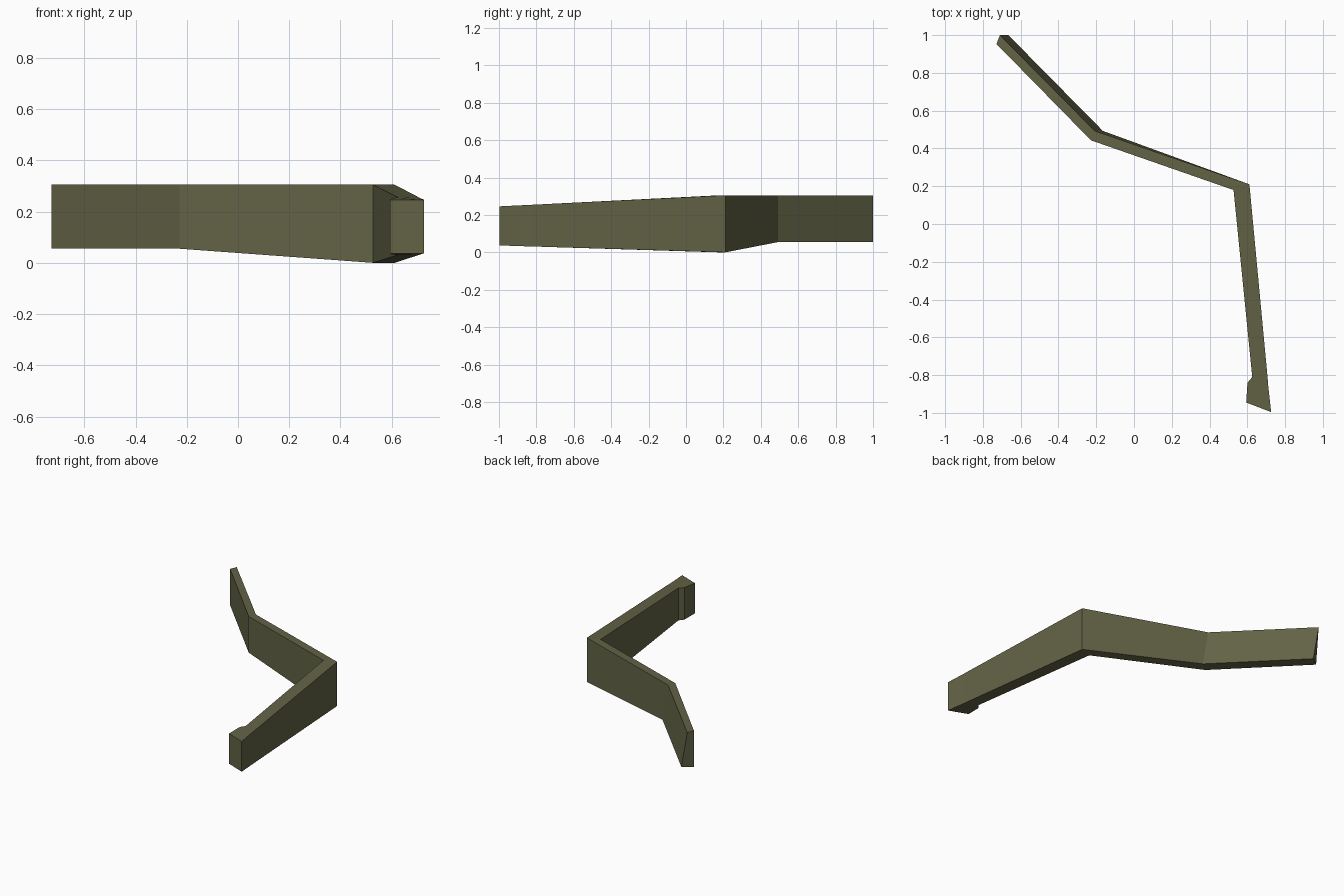
import bpy, bmesh

if "Cube" in bpy.data.objects:
    bpy.data.objects.remove(bpy.data.objects["Cube"])

# Single olive colour
olive = bpy.data.materials.new("olive")
olive.diffuse_color = (0.125, 0.125, 0.062, 1)
olive.use_nodes = True
olive.node_tree.nodes["Principled BSDF"].inputs["Base Color"].default_value = olive.diffuse_color

# Cross-sections along the bent wall:
# inner x, inner y, outer x (top), outer x (bottom), outer y, z bottom, z top
stations = [
    (-0.728, 0.953, -0.71, -0.665, 1.0, 0.055, 0.305),    # back end
    (-0.228, 0.443, -0.208, -0.165, 0.493, 0.055, 0.305),  # shallow bend
    (0.527, 0.18, 0.611, 0.611, 0.21, 0.0, 0.305),        # sharp corner
    (0.626, -0.81, 0.707, 0.707, -0.81, 0.031, 0.255),    # start of end lip
    (0.601, -0.84, 0.710, 0.710, -0.85, 0.032, 0.253),    # lip shoulder
    (0.594, -0.945, 0.726, 0.726, -0.996, 0.037, 0.246),  # front end
]

# Bent wall: rings of four joined along the path and capped
bm = bmesh.new()
rings = []
for ix, iy, oxt, oxb, oy, zb, zt in stations:
    rings.append([bm.verts.new(p) for p in
                  ((ix, iy, zb), (ix, iy, zt), (oxt, oy, zt), (oxb, oy, zb))])
for a, b in zip(rings, rings[1:]):
    for i in range(4):
        j = (i + 1) % 4
        bm.faces.new((a[i], a[j], b[j], b[i]))
bm.faces.new(rings[0])
bm.faces.new(rings[-1])
bmesh.ops.recalc_face_normals(bm, faces=bm.faces[:])

mesh = bpy.data.meshes.new("bent_wall")
bm.to_mesh(mesh)
bm.free()
mesh.materials.append(olive)
wall = bpy.data.objects.new("bent_wall", mesh)
bpy.context.collection.objects.link(wall)
